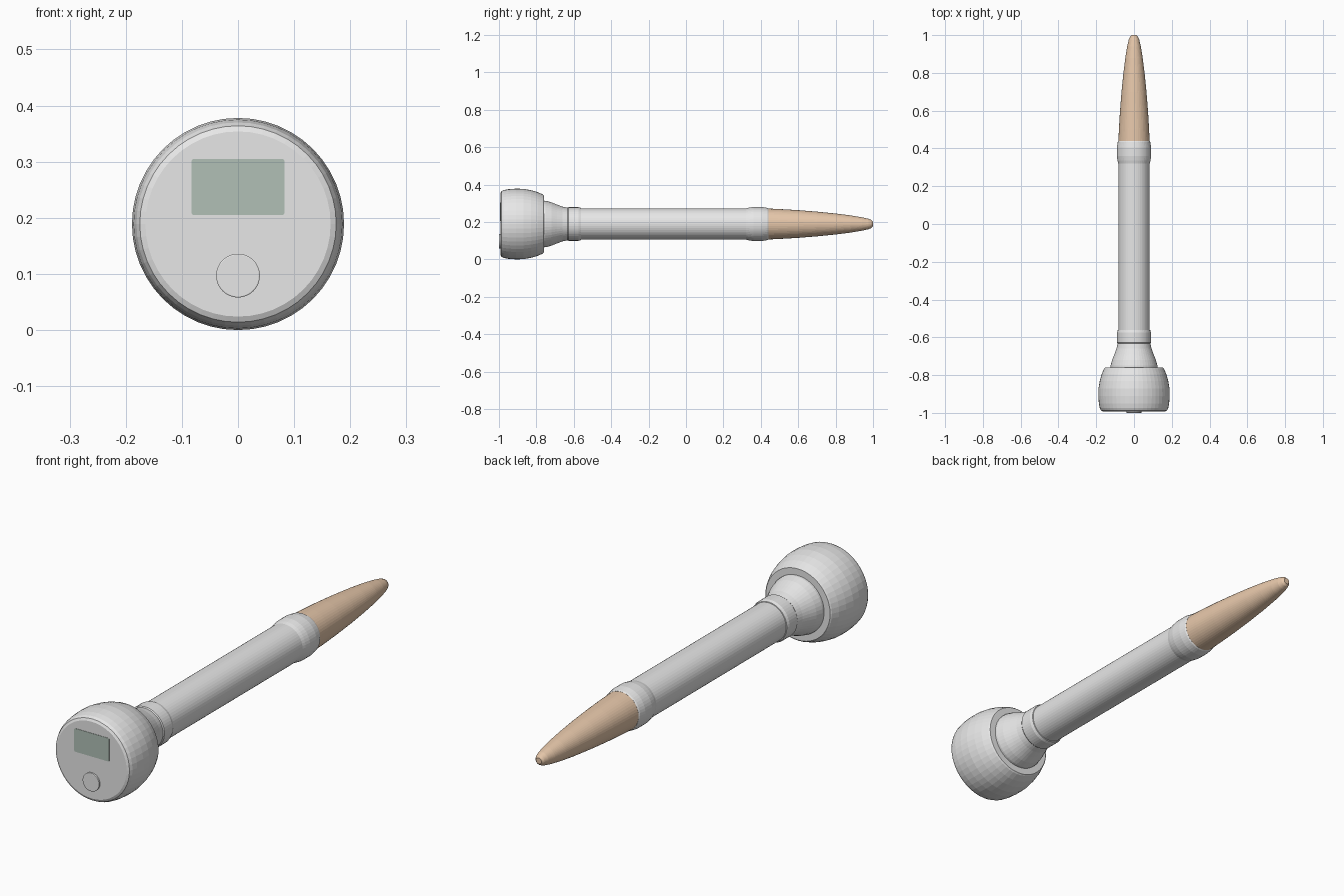
import bpy
import bmesh
import math
from mathutils import Matrix

cube = bpy.data.objects.get("Cube")
if cube:
    bpy.data.objects.remove(cube)

AXIS_Z = 0.189
SIDES = 48


def material(name, rgb):
    mat = bpy.data.materials.new(name)
    mat.use_nodes = True
    mat.diffuse_color = (*rgb, 1)
    mat.node_tree.nodes["Principled BSDF"].inputs["Base Color"].default_value = (*rgb, 1)
    return mat


light_grey = material("light_grey", (0.8, 0.8, 0.8))
tan = material("tan", (0.79, 0.57, 0.4))
screen_green = material("screen_green", (0.44, 0.53, 0.47))


def finish(name, bm, mat):
    bmesh.ops.recalc_face_normals(bm, faces=bm.faces)
    mesh = bpy.data.meshes.new(name)
    bm.to_mesh(mesh)
    bm.free()
    mesh.materials.append(mat)
    obj = bpy.data.objects.new(name, mesh)
    bpy.context.collection.objects.link(obj)
    return obj


def lathe(name, profile, mat, x=0, z=AXIS_Z):
    """Closed solid turned around the y direction from (y, radius) pairs."""
    bm = bmesh.new()
    rings = []
    for y, r in profile:
        angles = [math.tau * i / SIDES for i in range(SIDES)]
        rings.append([bm.verts.new((x + r * math.sin(a), y, z + r * math.cos(a)))
                      for a in angles])
    for a, b in zip(rings, rings[1:]):
        for i in range(SIDES):
            j = (i + 1) % SIDES
            bm.faces.new((a[i], a[j], b[j], b[i]))
    bm.faces.new(rings[0])
    bm.faces.new(rings[-1])
    return finish(name, bm, mat)


# Rounded head with a bevelled front rim
lathe("head", [(-0.992, 0.165), (-0.987, 0.175), (-0.975, 0.181), (-0.95, 0.186),
               (-0.91, 0.189), (-0.87, 0.188), (-0.83, 0.181), (-0.795, 0.171),
               (-0.765, 0.158), (-0.76, 0.153)], light_grey)

# Flared neck and its collar
lathe("neck", [(-0.77, 0.125), (-0.75, 0.124), (-0.72, 0.116), (-0.69, 0.104),
               (-0.66, 0.093), (-0.63, 0.086)], light_grey)
lathe("neck_collar", [(-0.635, 0.085), (-0.628, 0.09), (-0.575, 0.09),
                      (-0.562, 0.086), (-0.56, 0.08)], light_grey)

# Long straight tube and front collar
lathe("tube", [(-0.57, 0.083), (0.33, 0.083)], light_grey)
lathe("tip_collar", [(0.32, 0.083), (0.335, 0.087), (0.36, 0.091), (0.405, 0.091),
                     (0.435, 0.086), (0.44, 0.083)], light_grey)

# Tapered tip
lathe("tip", [(0.43, 0.083), (0.5, 0.08), (0.6, 0.074), (0.7, 0.066), (0.8, 0.056),
              (0.88, 0.046), (0.94, 0.036), (0.975, 0.028), (0.992, 0.021),
              (1.0, 0.013)], tan)

# Round push button
lathe("button", [(-0.99, 0.039), (-0.999, 0.039), (-1.0, 0.037)], light_grey, z=0.097)

# Display plate
bm = bmesh.new()
bmesh.ops.create_cube(bm, size=1, matrix=Matrix.Translation((0, -0.9915, 0.255))
                      @ Matrix.Diagonal((0.166, 0.004, 0.1, 1)))
corners = [e for e in bm.edges if abs(e.verts[0].co.y - e.verts[1].co.y) > 0.001]
bmesh.ops.bevel(bm, geom=corners, offset=0.004, segments=2, affect='EDGES', profile=0.5)
finish("display", bm, screen_green)
